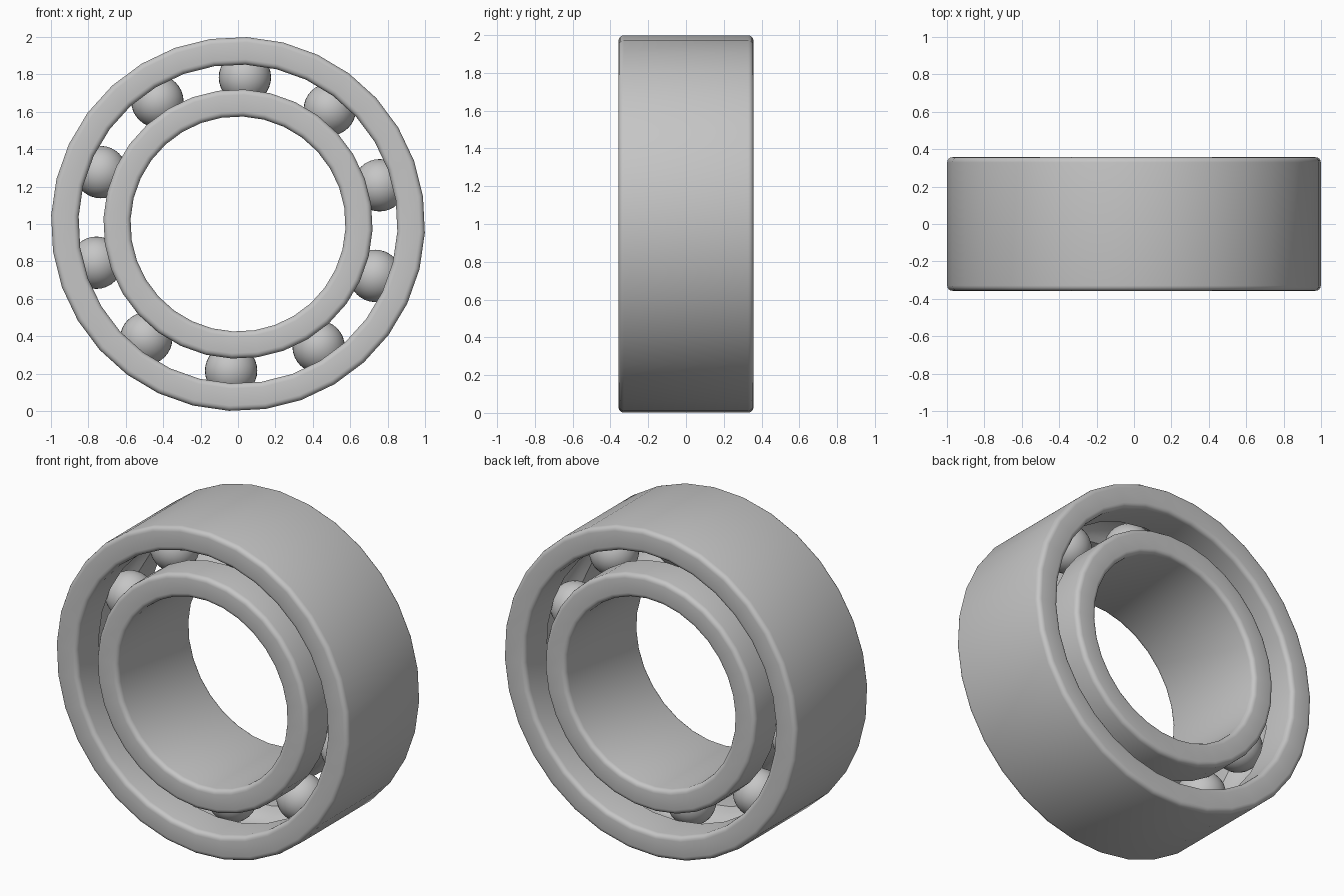
import bpy, bmesh, math
from mathutils import Matrix

cube = bpy.data.objects.get("Cube")
if cube:
    bpy.data.objects.remove(cube, do_unlink=True)

HALF_WIDTH = 0.357
PITCH = 0.785           # radius of the circle of ball centres
BALL_RADIUS = 0.14
GROOVE_RADIUS = 0.155
BEVEL = 0.028
SEGMENTS = 32
TILT = math.radians(-2.7)
BALLS = 10

steel = bpy.data.materials.new("steel grey")
steel.use_nodes = True
colour = (0.56, 0.56, 0.56, 1)
steel.diffuse_color = colour
steel.node_tree.nodes["Principled BSDF"].inputs["Base Color"].default_value = colour


def finish(name, bm):
    mesh = bpy.data.meshes.new(name)
    bmesh.ops.recalc_face_normals(bm, faces=bm.faces)
    bm.to_mesh(mesh)
    bm.free()
    mesh.materials.append(steel)
    obj = bpy.data.objects.new(name, mesh)
    bpy.context.collection.objects.link(obj)
    bpy.ops.object.select_all(action="DESELECT")
    obj.select_set(True)
    bpy.context.view_layer.objects.active = obj
    bpy.ops.object.shade_smooth_by_angle(angle=math.radians(35))
    return obj


def arc(r, y, radius, start, end, steps):
    """Points of an arc in the (radius, width) plane, angles in degrees."""
    angles = [math.radians(start + (end - start) * i / steps) for i in range(steps + 1)]
    return [(r + radius * math.cos(a), y + radius * math.sin(a)) for a in angles]


def ring(name, plain, race):
    """Turned ring with rounded corners and a ball groove on the race side."""
    side = 1 if race > plain else -1
    low, high = sorted((plain, race))
    w = HALF_WIDTH - BEVEL
    # Rounded corners, then the groove, going round the section
    corners = [arc(high - BEVEL, -w, BEVEL, -90, 0, 4),
               arc(high - BEVEL, w, BEVEL, 0, 90, 4),
               arc(low + BEVEL, w, BEVEL, 90, 180, 4),
               arc(low + BEVEL, -w, BEVEL, 180, 270, 4)]
    half = math.degrees(math.acos(abs(PITCH - race) / GROOVE_RADIUS))
    if side > 0:
        groove = arc(PITCH, 0, GROOVE_RADIUS, 180 + half, 180 - half, 10)
        corners.insert(1, groove)
    else:
        groove = arc(PITCH, 0, GROOVE_RADIUS, half, -half, 10)
        corners.insert(3, groove)
    profile = [p for part in corners for p in part]

    # Revolve the section about the y axis
    bm = bmesh.new()
    loops = []
    for i in range(SEGMENTS):
        a = TILT + math.tau * i / SEGMENTS
        loops.append([bm.verts.new((r * math.cos(a), y, 1 + r * math.sin(a)))
                      for r, y in profile])
    n = len(profile)
    for i in range(SEGMENTS):
        here, there = loops[i], loops[(i + 1) % SEGMENTS]
        for j in range(n):
            k = (j + 1) % n
            bm.faces.new((here[j], here[k], there[k], there[j]))
    return finish(name, bm)


# Inner and outer races
ring("outer_ring", 1.0, 0.853)
ring("inner_ring", 0.575, 0.72)

# Rolling balls, evenly spaced between the races
for i in range(BALLS):
    a = math.pi / 2 + TILT + math.tau * i / BALLS
    centre = Matrix.Translation((PITCH * math.cos(a), 0, 1 + PITCH * math.sin(a)))
    bm = bmesh.new()
    bmesh.ops.create_uvsphere(bm, u_segments=32, v_segments=16,
                              radius=BALL_RADIUS, matrix=centre)
    finish(f"ball_{i + 1}", bm)
